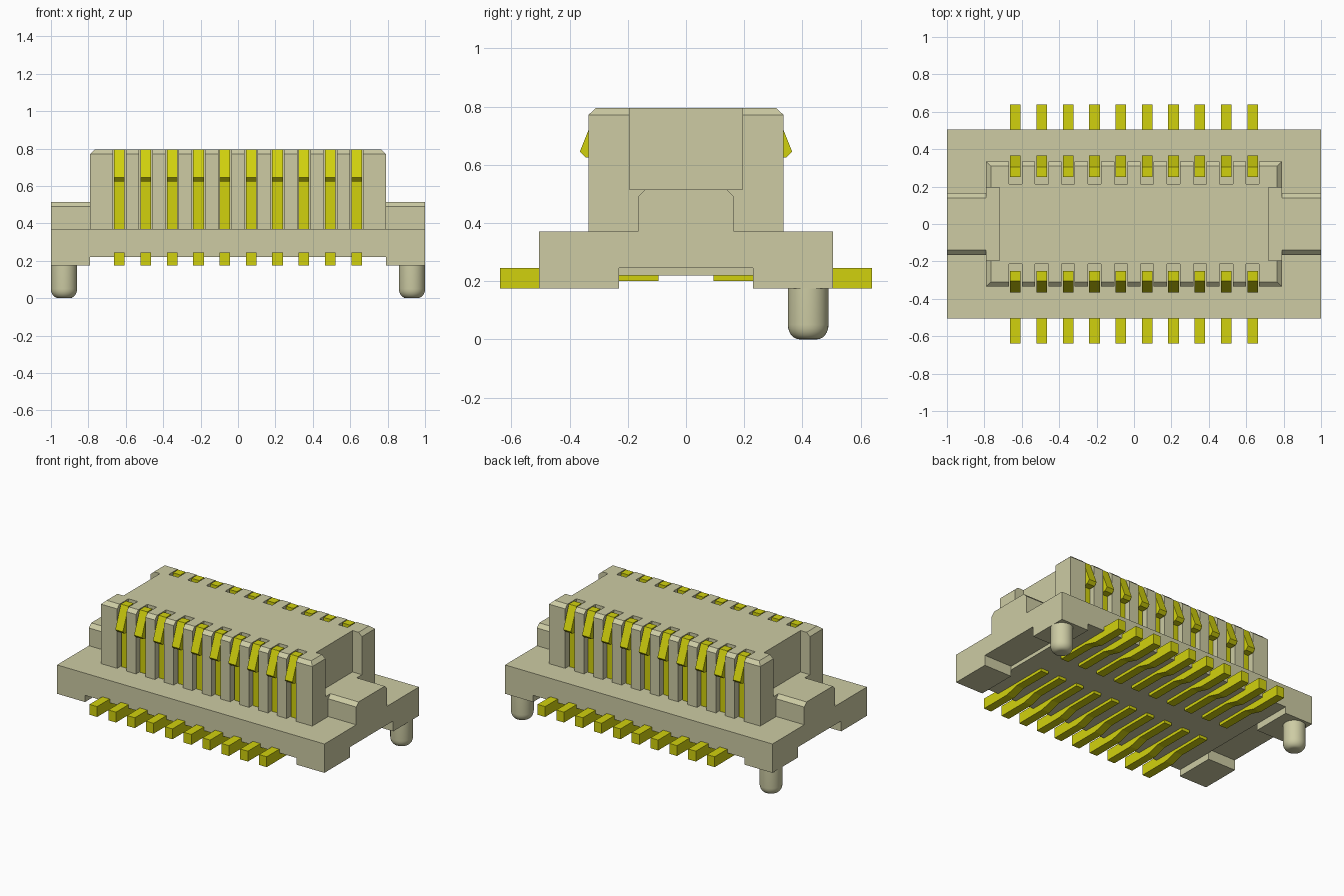
import bpy, bmesh, math
from mathutils import Matrix, Vector

cube = bpy.data.objects.get("Cube")
if cube:
    bpy.data.objects.remove(cube, do_unlink=True)


def material(name, rgb, rough):
    m = bpy.data.materials.new(name)
    m.use_nodes = True
    m.diffuse_color = (*rgb, 1)
    bsdf = m.node_tree.nodes["Principled BSDF"]
    bsdf.inputs["Base Color"].default_value = (*rgb, 1)
    bsdf.inputs["Roughness"].default_value = rough
    return m


BEIGE = material("beige plastic", (0.61, 0.60, 0.37), 0.6)
GOLD = material("gold contact", (0.64, 0.64, 0.004), 0.5)


def finish(name, bm, mat):
    bmesh.ops.recalc_face_normals(bm, faces=bm.faces)
    me = bpy.data.meshes.new(name)
    bm.to_mesh(me)
    bm.free()
    me.materials.append(mat)
    ob = bpy.data.objects.new(name, me)
    bpy.context.scene.collection.objects.link(ob)
    return ob


def extrude_x(name, profile, x0, x1, mat):
    """Extrude a closed (y, z) profile along x."""
    bm = bmesh.new()
    face = bm.faces.new([bm.verts.new((x0, y, z)) for y, z in profile])
    new = bmesh.ops.extrude_face_region(bm, geom=[face])["geom"]
    verts = [v for v in new if isinstance(v, bmesh.types.BMVert)]
    bmesh.ops.translate(bm, verts=verts, vec=(x1 - x0, 0, 0))
    return finish(name, bm, mat)


def add_box(bm, lo, hi):
    lo, hi = Vector(lo), Vector(hi)
    mat = Matrix.Translation((lo + hi) / 2) @ Matrix.Diagonal((*(hi - lo), 1))
    bmesh.ops.create_cube(bm, size=1, matrix=mat)


# Base plate between the end blocks
extrude_x("base_plate", [(-.505, .22), (.505, .22), (.505, .37), (-.505, .37)],
          -.79, .79, BEIGE)

# End blocks: two feet, a notch between them and a chamfered key on top
half = [(.23, .245), (.23, .175), (.505, .175), (.505, .37),
        (.165, .37), (.165, .49), (.14, .515)]
end_profile = half + [(-y, z) for y, z in reversed(half)]
extrude_x("left_end_block", end_profile, .79, 1, BEIGE)
extrude_x("right_end_block", end_profile, -1, -.79, BEIGE)

# Tower with chamfered top rim
bm = bmesh.new()
rings = []
for x, y, z in [(.79, .335, .36), (.79, .335, .772), (.765, .31, .795)]:
    rings.append([bm.verts.new((sx * x, sy * y, z))
                  for sx, sy in [(-1, -1), (1, -1), (1, 1), (-1, 1)]])
for a, b in zip(rings, rings[1:]):
    for i in range(4):
        j = (i + 1) % 4
        bm.faces.new((a[i], a[j], b[j], b[i]))
bm.faces.new(rings[0])
bm.faces.new(rings[-1])
tower = finish("tower", bm, BEIGE)

# Cutters for contact slots and end recesses
PITCH = 0.1409
columns = [(i - 4.5) * PITCH for i in range(10)]
bm = bmesh.new()
for s in (-1, 1):
    for x in columns:
        ys = sorted((s * .215, s * .45))
        add_box(bm, (x - .035, ys[0], .37), (x + .035, ys[1], .9))
    xs = sorted((s * .72, s * .9))
    add_box(bm, (xs[0], -.195, .515), (xs[1], .195, .9))
cutter = finish("slot_cutter", bm, BEIGE)
cutter.hide_render = True
mod = tower.modifiers.new("slots", "BOOLEAN")
mod.operation = "DIFFERENCE"
mod.solver = "EXACT"
mod.object = cutter
bpy.context.view_layer.objects.active = tower
bpy.ops.object.modifier_apply(modifier=mod.name)
bpy.data.objects.remove(cutter, do_unlink=True)

# Contacts: spring tip, upright, solder tail and inner strip in one profile
contact = [(.25, .795), (.305, .795), (.365, .645), (.345, .625), (.30, .625),
           (.30, .245), (.64, .245), (.64, .175), (.42, .175), (.33, .20),
           (.095, .20), (.095, .245), (.25, .245)]
for s, row in [(-1, "front"), (1, "back")]:
    first = extrude_x(f"{row}_contact", [(s * y, z) for y, z in contact],
                      -.0285, .0285, GOLD)
    first.location.x = columns[0]
    for x in columns[1:]:
        ob = first.copy()
        ob.location.x = x
        bpy.context.scene.collection.objects.link(ob)

# Locating pegs with rounded tips, under the back feet
SEG = 32
tip = [(.07, .18), (.07, .05)]
tip += [(.03 + .04 * math.cos(a), .05 - .05 * math.sin(a))
        for a in (math.pi / 2 * k / 6 for k in range(1, 7))]
for s, side in [(-1, "right"), (1, "left")]:
    bm = bmesh.new()
    rings = [[bm.verts.new((s * .93 + r * math.cos(2 * math.pi * i / SEG),
                            .42 + r * math.sin(2 * math.pi * i / SEG), z))
              for i in range(SEG)] for r, z in tip]
    for a, b in zip(rings, rings[1:]):
        for i in range(SEG):
            j = (i + 1) % SEG
            bm.faces.new((a[i], a[j], b[j], b[i]))
    bm.faces.new(rings[0])
    bm.faces.new(rings[-1])
    peg = finish(f"{side}_locating_peg", bm, BEIGE)
    bpy.ops.object.select_all(action="DESELECT")
    peg.select_set(True)
    bpy.context.view_layer.objects.active = peg
    bpy.ops.object.shade_smooth_by_angle(angle=math.radians(35))
